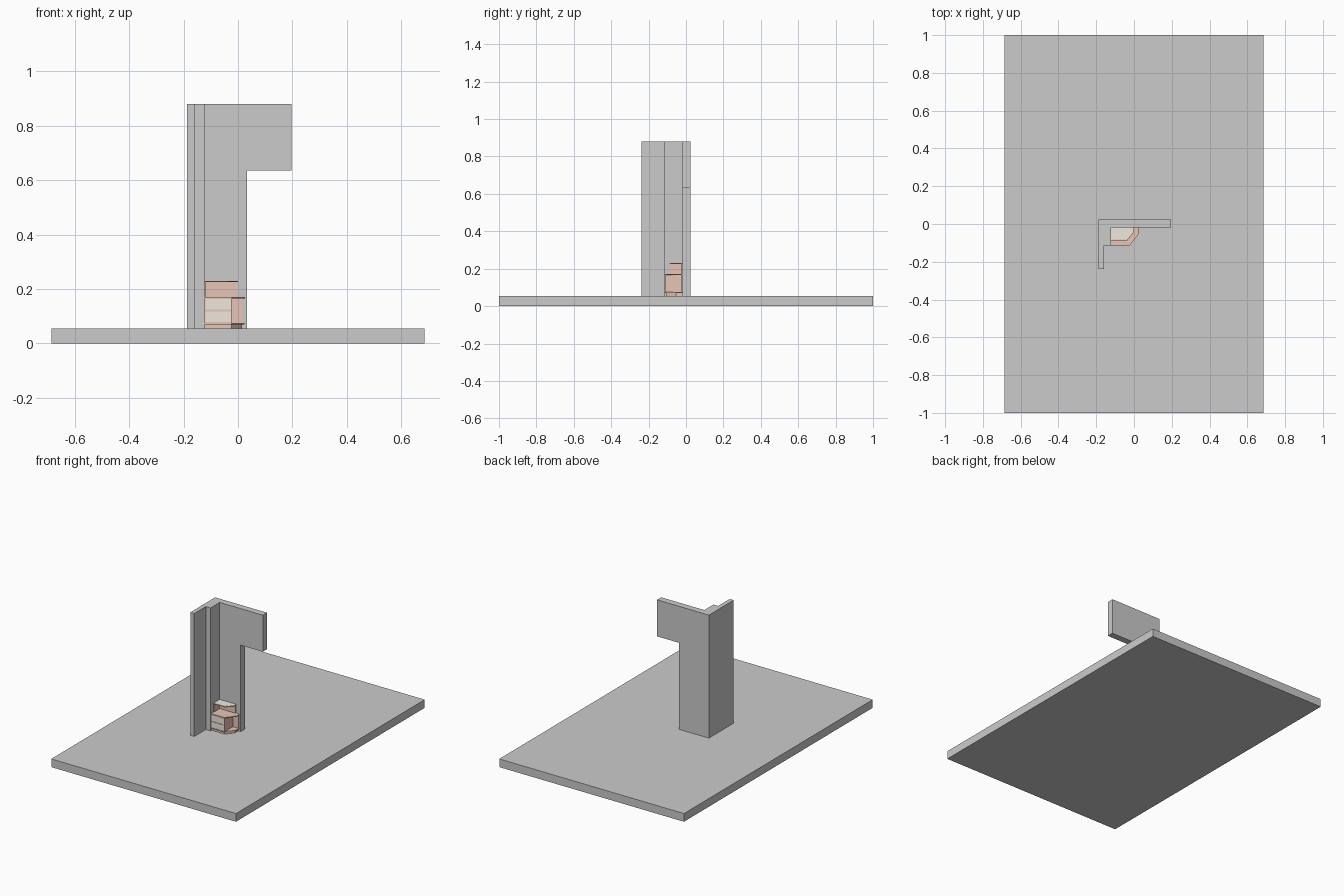
import bpy
import bmesh

if "Cube" in bpy.data.objects:
    bpy.data.objects.remove(bpy.data.objects["Cube"])


def material(name, rgb):
    m = bpy.data.materials.new(name)
    m.diffuse_color = (*rgb, 1)
    m.use_nodes = True
    m.node_tree.nodes["Principled BSDF"].inputs["Base Color"].default_value = m.diffuse_color
    return m


peach = material("peach_board", (0.80, 0.56, 0.47))
cream = material("cream_front", (0.86, 0.81, 0.73))


def prism(name, outline, z0, z1, mat=None):
    """Extrude an xy outline from z0 up to z1."""
    bm = bmesh.new()
    face = bm.faces.new([bm.verts.new((x, y, z0)) for x, y in outline])
    ext = bmesh.ops.extrude_face_region(bm, geom=[face])
    verts = [v for v in ext["geom"] if isinstance(v, bmesh.types.BMVert)]
    bmesh.ops.translate(bm, verts=verts, vec=(0, 0, z1 - z0))
    bmesh.ops.recalc_face_normals(bm, faces=bm.faces)
    mesh = bpy.data.meshes.new(name)
    bm.to_mesh(mesh)
    bm.free()
    ob = bpy.data.objects.new(name, mesh)
    bpy.context.collection.objects.link(ob)
    if mat:
        mesh.materials.append(mat)
    return ob


def box(name, x, y, z, mat=None):
    return prism(name, [(x[0], y[0]), (x[1], y[0]), (x[1], y[1]), (x[0], y[1])],
                 z[0], z[1], mat)


def corner_board(name, right, front, cut_x, cut_y, z, mat):
    """Board against the walls with its outer corner cut off."""
    return prism(name, [(LEFT, BACK), (LEFT, front), (right - cut_x, front),
                        (right, front + cut_y), (right, BACK)], z[0], z[1], mat)


FLOOR, LEFT, BACK = 0.055, -0.123, -0.019

# Floor slab
box("floor", (-0.685, 0.685), (-1, 1), (0, FLOOR))

# Walls with a stepped corner column; the doorway is cut out on the right
walls = prism("walls", [(-0.187, 0.025), (-0.187, -0.238), (-0.158, -0.238),
                        (-0.158, -0.115), (LEFT, -0.115), (LEFT, BACK),
                        (0.197, BACK), (0.197, 0.025)], FLOOR, 0.88)
cutter = box("doorway_cutter", (0.033, 0.3), (-0.1, 0.1), (0.0, 0.635))
cutter.hide_render = True
cutter.hide_set(True)
cut = walls.modifiers.new("doorway", "BOOLEAN")
cut.operation = "DIFFERENCE"
cut.solver = "EXACT"
cut.object = cutter

# Lower cabinet: plinth, base board, drawer case, open end and worktop
corner_board("plinth", 0.014, -0.103, 0.038, 0.05, (FLOOR, 0.07), peach)
corner_board("base_board", 0.024, -0.112, 0.048, 0.062, (0.07, 0.075), peach)
box("drawer_case", (LEFT, -0.022), (-0.109, BACK), (0.075, 0.166), peach)
box("end_shelf_back", (-0.022, 0.019), (-0.024, BACK), (0.075, 0.166), peach)
corner_board("worktop", 0.026, -0.113, 0.048, 0.062, (0.166, 0.171), peach)

# Two drawer fronts
for i in range(2):
    z = 0.078 + i * 0.046
    box(f"drawer_front_{i + 1}", (-0.119, -0.026), (-0.112, -0.109),
        (z, z + 0.040), cream)

# Upper open shelf: side, back and cream-topped board
box("upper_side", (LEFT, -0.119), (-0.086, BACK), (0.171, 0.225), peach)
box("upper_back", (-0.119, -0.002), (-0.024, BACK), (0.171, 0.225), peach)
corner_board("upper_board", 0.0, -0.087, 0.036, 0.044, (0.225, 0.229), peach)
corner_board("upper_top_panel", -0.003, -0.083, 0.035, 0.043, (0.229, 0.230), cream)
